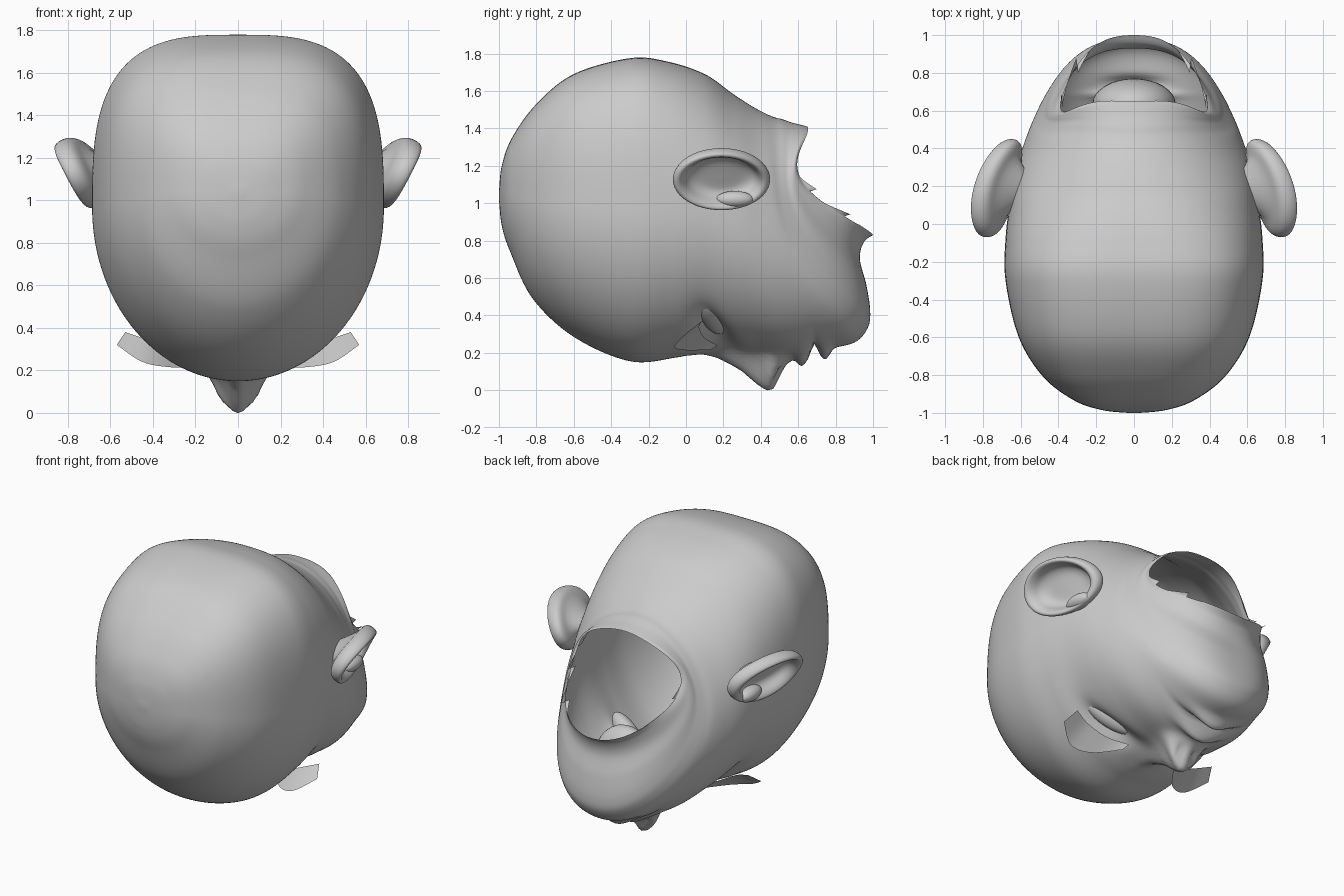
import bpy, bmesh
from math import sin, cos, pi, exp
from mathutils import Vector

if "Cube" in bpy.data.objects:
    bpy.data.objects.remove(bpy.data.objects["Cube"])

clay = bpy.data.materials.new("grey clay")
clay.use_nodes = True
clay.diffuse_color = (0.6, 0.6, 0.6, 1)
clay.node_tree.nodes["Principled BSDF"].inputs["Base Color"].default_value = (0.6, 0.6, 0.6, 1)


def finish(bm, name, outward=True):
    if outward:
        bmesh.ops.recalc_face_normals(bm, faces=bm.faces)
    mesh = bpy.data.meshes.new(name)
    bm.to_mesh(mesh)
    bm.free()
    mesh.materials.append(clay)
    mesh.shade_smooth()
    obj = bpy.data.objects.new(name, mesh)
    bpy.context.collection.objects.link(obj)
    return obj


def skin(bm, rings, closed=True):
    """Join rows of points with quads."""
    rows = [[bm.verts.new(p) for p in ring] for ring in rings]
    for a, b in zip(rows, rows[1:]):
        n = len(a)
        for i in range(n if closed else n - 1):
            j = (i + 1) % n
            bm.faces.new((a[i], a[j], b[j], b[i]))
    return rows


def ball(name, centre, radii, lean=(0, 0)):
    """Ellipsoid whose y and z drift with x by the lean."""
    bm = bmesh.new()
    bmesh.ops.create_uvsphere(bm, u_segments=32, v_segments=18, radius=1)
    for v in bm.verts:
        d = Vector(a * b for a, b in zip(v.co, radii))
        v.co = Vector(centre) + d + Vector((0, lean[0] * d.x, lean[1] * d.x))
    finish(bm, name)


def spline(rows, steps):
    """Smooth interpolation through rows of values."""
    out = []
    for i in range(len(rows) - 1):
        p0, p1, p2, p3 = (rows[min(max(k, 0), len(rows) - 1)] for k in range(i - 1, i + 3))
        for s in range(steps):
            t = s / steps
            out.append([b + 0.5 * t * (c - a + t * (2*a - 5*b + 4*c - d + t * (3*(b - c) + d - a)))
                        for a, b, c, d in zip(p0, p1, p2, p3)])
    return out + [list(rows[-1])]


def ramp(points, v):
    """Linear blend between (position, value) pairs."""
    for (a, p), (b, q) in zip(points, points[1:]):
        if a <= v <= b:
            return p + (q - p) * (v - a) / (b - a)
    return 0


def bump(x, y, cx, cy, sx, sy):
    return exp(-((x - cx) / sx) ** 2 - ((y - cy) / sy) ** 2)


NOSE = [(0, 0), (.08, .012), (.17, .045), (.3, .105), (.38, .165), (.43, .19),
        (.47, .175), (.5, .11), (.53, .05), (.58, 0)]
EYE_TILT = -.35


def relief(x, y):
    """How far the face stands out at a place: nose, lips and eye sockets."""
    x = abs(x)
    d = ramp(NOSE, y) * exp(-(x / (.05 + .09 * max(y, 0))) ** 2)
    d += .05 * bump(x, y, .085, .46, .045, .045) - .045 * bump(x, y, .05, .49, .025, .025)
    d += .06 * bump(x, y, 0, .62, .15, .04) + .055 * bump(x, y, 0, .745, .13, .032)
    d -= .05 * bump(x, y, 0, .685, .19, .018)
    d -= .07 * bump(x, y - EYE_TILT * (x - .31), .31, .145, .15, .075)
    return d


# Head: rings fanning from the crown to the neck
# back y, back z, face y, face z, half width, side sag
PROFILE = [
    (-1, 1.06, -1, 1.02, .03, 0), (-.985, 1.2, -.985, .88, .17, 0),
    (-.93, 1.35, -.94, .74, .315, 0), (-.8, 1.53, -.82, .49, .48, 0),
    (-.6, 1.69, -.6, .285, .61, 0), (-.3, 1.775, -.3, .155, .68, 0),
    (-.1, 1.757, -.05, .175, .68, 0), (.1, 1.69, .15, .215, .655, 0),
    (.25, 1.585, .35, .2, .625, .01), (.35, 1.52, .55, .18, .585, .035),
    (.42, 1.482, .75, .22, .55, .085), (.47, 1.46, .9, .255, .52, .135),
    (.51, 1.45, .97, .33, .495, .163), (.54, 1.44, .985, .42, .475, .17),
    (.57, 1.43, .965, .56, .455, .165), (.61, 1.42, .93, .7, .433, .165),
    (.63, 1.415, .95, .79, .412, .178), (.65, 1.41, 1, .83, .388, .205)]
SEGS = 160
rings = []
for ty, tz, by, bz, w, sag in spline(PROFILE, 12):
    top, bottom = Vector((0, ty, tz)), Vector((0, by, bz))
    mid, half = (top + bottom) / 2, (top - bottom) / 2
    t = max(0, min(1, (.5 - ty) / .8))
    boxy = 1 - .36 * t * t * (3 - 2 * t)
    ring = []
    for i in range(SEGS):
        a = 2 * pi * i / SEGS
        s, c = sin(a), cos(a)
        power = boxy if c > 0 else 1
        side = abs(s) ** power * (1 if s > 0 else -1)
        p = mid + half * (abs(c) ** power * (1 if c > 0 else -1))
        p.x = w * side
        p.y -= sag * abs(s) ** 3
        if p.z < .65:
            p.z -= relief(p.x, p.y)
        ring.append(p)
    rings.append(ring)
# Torn edge on the throat side of the neck
for i, p in enumerate(rings[-1]):
    turn = abs(i / SEGS - .5)
    if .1 < turn < .26:
        p.y += .05 - .1 * (((turn + .02) / .08) % 1)
bm = bmesh.new()
rows = skin(bm, rings)
bm.faces.new(rows[0])
finish(bm, "head")

# Mouth lining inside the head
ball("mouth_lining", (0, .635, .5), (.22, .135, .27))

# Ear cross-section from the back, over the rim, into the bowl: radius, height
EAR = [(.3, -.17), (.6, -.09), (.85, -.06), (.96, -.035), (1, 0), (.97, .03), (.88, .035),
       (.78, .01), (.68, -.035), (.5, -.06), (.25, -.065), (.02, -.065)]
# Lash plate edges along the lid and along the free side
LID = [(.18, .17, .24), (.3, .1, .28), (.42, .07, .34), (.53, .1, .38)]
FREE = [(.2, .13, .215), (.32, -.02, .215), (.45, -.06, .24), (.57, .02, .32)]

for side, label in ((1, "left"), (-1, "right")):
    bm = bmesh.new()
    rings = []
    for r, h in spline(EAR, 3):
        ring = []
        for i in range(48):
            a = 2 * pi * i / 48
            inner = max(0, .8 - r)
            u = .26 * r * cos(a) - .01
            v = .178 * r * sin(a) - .04 * inner
            x = .74 + .46 * v + .85 * h - .26 * u - .45 * u * u
            ring.append((side * x, .2 + u, 1.128 + .88 * v - .45 * max(h, -.07)))
        rings.append(ring)
    rows = skin(bm, rings)
    bm.faces.new(rows[-1])
    finish(bm, label + "_ear")

    # Small flap in front of the ear canal
    ball(label + "_ear_flap", (side * .655, .26, 1.02), (.05, .1, .045))

    # Eyeball set in the slanted socket
    ball(label + "_eye", (side * .31, .145, .42), (.165, .075, .09),
         (side * EYE_TILT, side * .5))

    # Lash plate
    bm = bmesh.new()
    edges = [[(side * x, y, z) for x, y, z in spline(e, 6)] for e in (LID, FREE)]
    skin(bm, edges, closed=False)
    finish(bm, label + "_lashes", outward=False)
